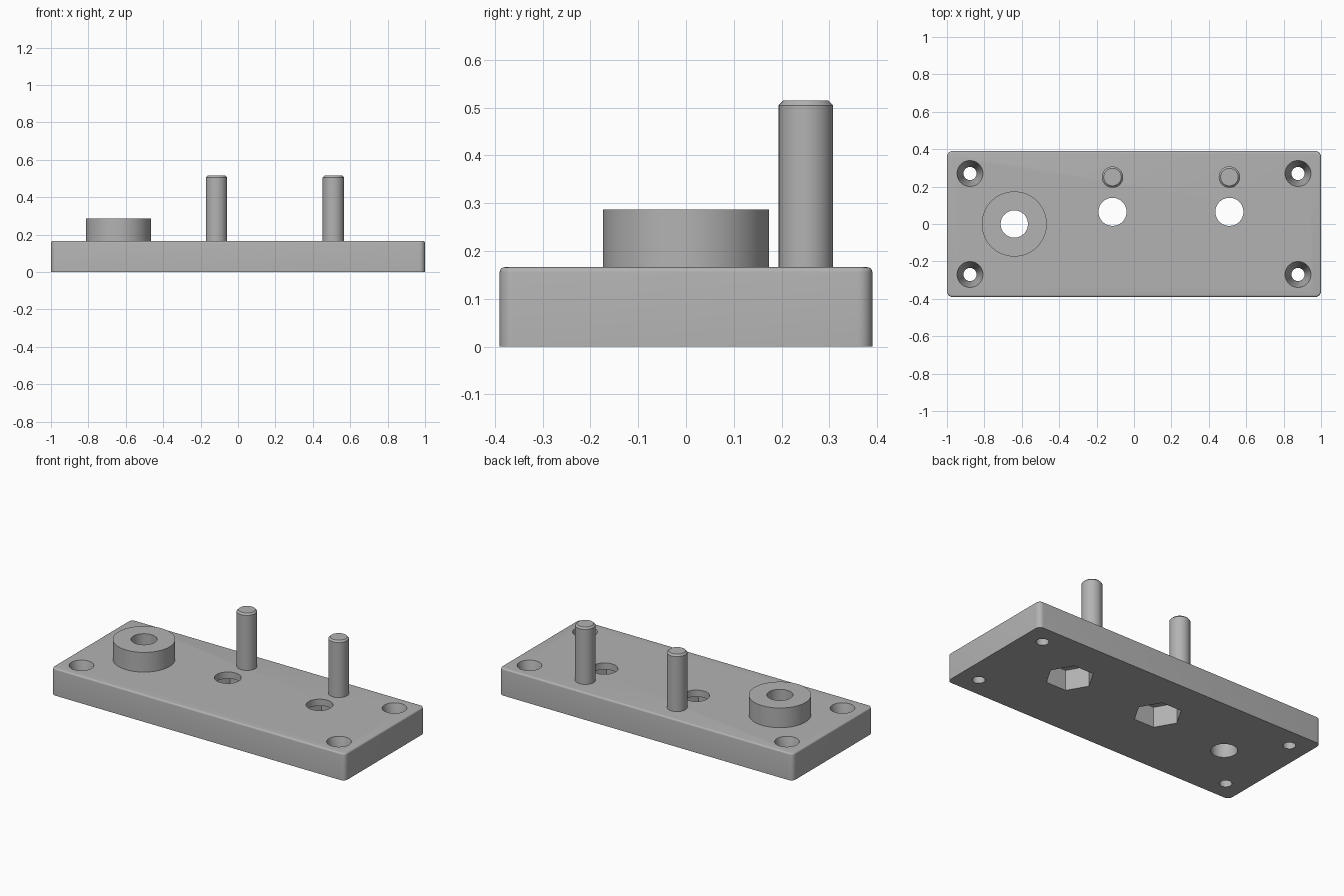
import bpy, bmesh, math
from mathutils import Matrix

cube = bpy.data.objects.get("Cube")
if cube:
    bpy.data.objects.remove(cube, do_unlink=True)

WIDTH, DEPTH, TOP = 2.0, 0.78, 0.166
BOSS_X, STUD_XS, HOLE_Y, STUD_Y = -0.64, (-0.115, 0.51), 0.065, 0.251

grey = bpy.data.materials.new("plain_grey")
grey.use_nodes = True
colour = (0.45, 0.45, 0.45, 1)
grey.diffuse_color = colour
grey.node_tree.nodes["Principled BSDF"].inputs["Base Color"].default_value = colour


def make_object(name, bm):
    mesh = bpy.data.meshes.new(name)
    bm.to_mesh(mesh)
    bm.free()
    mesh.materials.append(grey)
    obj = bpy.data.objects.new(name, mesh)
    bpy.context.collection.objects.link(obj)
    return obj


def cylinder(name, x, y, z0, z1, r0, r1=None, sides=64):
    bm = bmesh.new()
    bmesh.ops.create_cone(bm, cap_ends=True, segments=sides, radius1=r0,
                          radius2=r0 if r1 is None else r1, depth=z1 - z0,
                          matrix=Matrix.Translation((x, y, (z0 + z1) / 2)))
    return make_object(name, bm)


def activate(obj):
    bpy.ops.object.select_all(action='DESELECT')
    obj.select_set(True)
    bpy.context.view_layer.objects.active = obj


def boolean(target, tool, operation='DIFFERENCE'):
    activate(target)
    mod = target.modifiers.new("cut", 'BOOLEAN')
    mod.operation, mod.solver, mod.object = operation, 'EXACT', tool
    bpy.ops.object.modifier_apply(modifier=mod.name)
    bpy.data.objects.remove(tool, do_unlink=True)


def shade(obj):
    activate(obj)
    bpy.ops.object.shade_smooth_by_angle(angle=math.radians(30))


# Base plate with rounded corners and a softened top rim
bm = bmesh.new()
bmesh.ops.create_cube(bm, size=1)
bmesh.ops.scale(bm, vec=(WIDTH, DEPTH, TOP), verts=bm.verts)
bmesh.ops.translate(bm, vec=(0, 0, TOP / 2), verts=bm.verts)
uprights = [e for e in bm.edges
            if abs(e.verts[0].co.z - e.verts[1].co.z) > 0.1]
bmesh.ops.bevel(bm, geom=uprights, offset=0.03, segments=8, profile=0.5,
                affect='EDGES')
rim = [e for e in bm.edges if all(v.co.z > TOP - 0.001 for v in e.verts)]
bmesh.ops.bevel(bm, geom=rim, offset=0.01, segments=4, profile=0.5,
                affect='EDGES')
plate = make_object("base_plate", bm)

# Raised round boss, bored through together with the plate
boolean(plate, cylinder("boss", BOSS_X, 0, 0.1, 0.287, 0.174, sides=96), 'UNION')
boolean(plate, cylinder("boss_bore", BOSS_X, 0, -0.1, 0.4, 0.073))

# Bolt holes with hexagonal nut pockets underneath
for x in STUD_XS:
    boolean(plate, cylinder("bolt_hole", x, HOLE_Y, -0.1, 0.3, 0.075))
    bm = bmesh.new()
    ring = [bm.verts.new((x + 0.135 * math.cos(i * math.pi / 3),
                          HOLE_Y + 0.135 * math.sin(i * math.pi / 3), -0.1))
            for i in range(6)]
    face = bm.faces.new(ring)
    top = bmesh.ops.extrude_face_region(bm, geom=[face])["geom"]
    bmesh.ops.translate(bm, vec=(0, 0, 0.225),
                        verts=[v for v in top if isinstance(v, bmesh.types.BMVert)])
    bmesh.ops.recalc_face_normals(bm, faces=bm.faces)
    boolean(plate, make_object("nut_pocket", bm))

# Tapered screw holes in the corners
for sx in (-1, 1):
    for sy in (-1, 1):
        x, y = sx * 0.877, sy * 0.27
        boolean(plate, cylinder("screw_hole", x, y, -0.1, 0.1, 0.035, sides=48))
        boolean(plate, cylinder("screw_taper", x, y, 0.02, TOP + 0.02,
                                0.034, 0.074, sides=48))
shade(plate)

# Upright pins with chamfered tips
for name, x in zip(("right_pin", "left_pin"), STUD_XS):
    pin = cylinder(name, x, STUD_Y, 0.15, 0.515, 0.057, sides=48)
    bm = bmesh.new()
    bm.from_mesh(pin.data)
    tip = [e for e in bm.edges if all(v.co.z > 0.51 for v in e.verts)]
    bmesh.ops.bevel(bm, geom=tip, offset=0.01, segments=1, affect='EDGES')
    bm.to_mesh(pin.data)
    bm.free()
    shade(pin)
